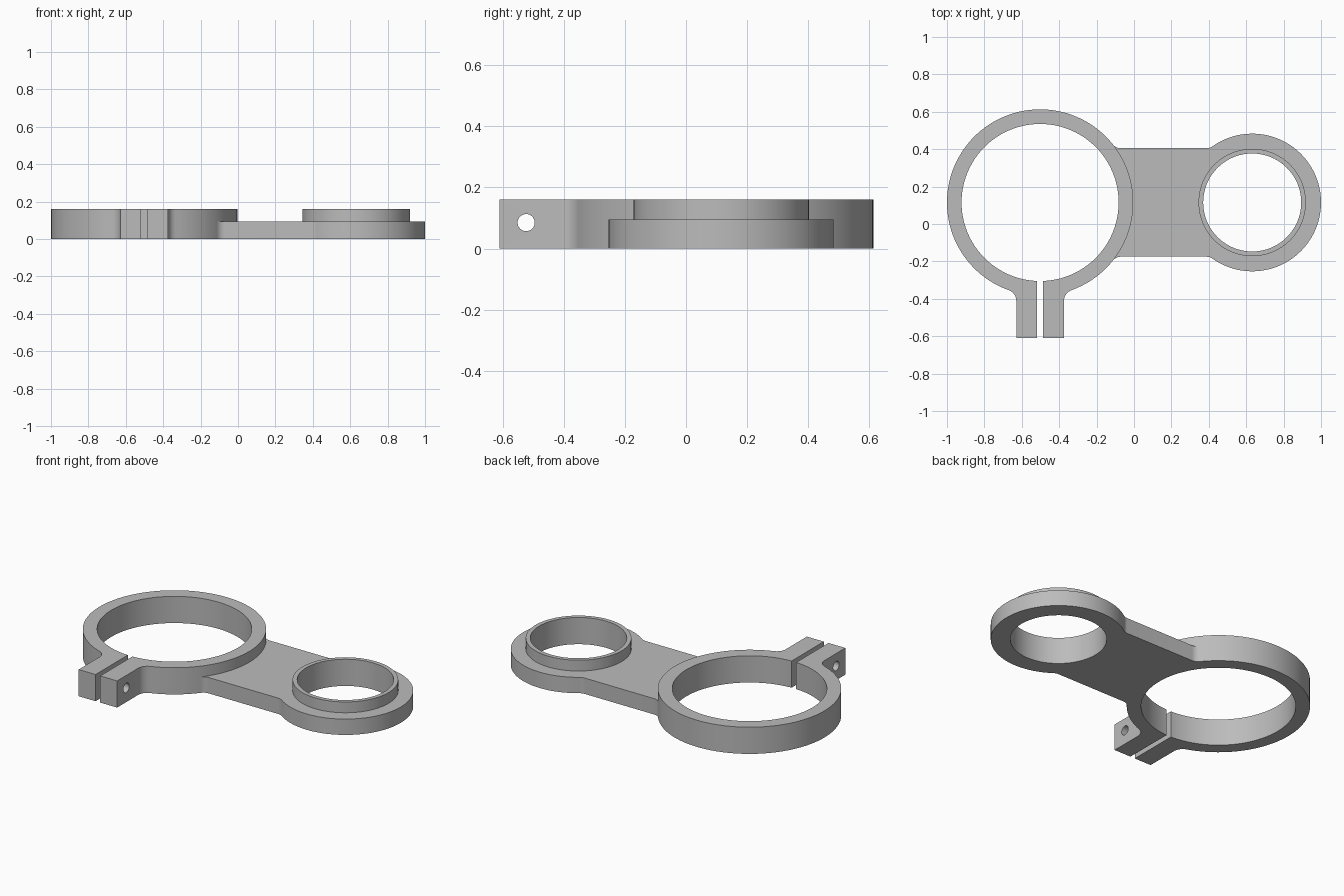
import bpy, bmesh
from math import sin, cos, pi, sqrt, atan2
from mathutils import Matrix, Vector

if "Cube" in bpy.data.objects:
    bpy.data.objects.remove(bpy.data.objects["Cube"])

# Main dimensions
AXIS_Y = 0.115
CLAMP_X, CLAMP_R, CLAMP_BORE = -0.502, 0.498, 0.42
SEAT_X, SEAT_R, SEAT_BORE, LIP_R = 0.632, 0.368, 0.262, 0.287
TALL, THIN = 0.16, 0.095
HALF_WEB = 0.29
EAR_HALF, EAR_END, SLOT_HALF = 0.1275, -0.61, 0.0155

grey = bpy.data.materials.new("light grey metal")
grey.use_nodes = True
colour = (0.5, 0.5, 0.5, 1)
grey.diffuse_color = colour
grey.node_tree.nodes["Principled BSDF"].inputs["Base Color"].default_value = colour


def arc(cx, cy, r, start, end, steps):
    return [(cx + r * cos(start + (end - start) * i / steps),
             cy + r * sin(start + (end - start) * i / steps)) for i in range(steps + 1)]


def fillet(big_r, offset, r):
    """Fillet between a circle at the origin and the line y = offset, on the +x side."""
    cy = offset + r
    cx = sqrt((big_r + r) ** 2 - cy ** 2)
    return arc(cx, cy, r, pi + atan2(cy, cx), 1.5 * pi, 8)


def prism(name, outline, z0, z1):
    bm = bmesh.new()
    face = bm.faces.new([bm.verts.new((x, y, z0)) for x, y in outline])
    top = bmesh.ops.extrude_face_region(bm, geom=[face])["geom"]
    for v in top:
        if isinstance(v, bmesh.types.BMVert):
            v.co.z = z1
    bmesh.ops.recalc_face_normals(bm, faces=bm.faces)
    mesh = bpy.data.meshes.new(name)
    bm.to_mesh(mesh)
    bm.free()
    mesh.materials.append(grey)
    obj = bpy.data.objects.new(name, mesh)
    bpy.context.collection.objects.link(obj)
    return obj


def disc(name, x, r, z0, z1, steps=96):
    return prism(name, arc(x, AXIS_Y, r, 0, 2 * pi, steps)[:-1], z0, z1)


def combine(body, tool, operation):
    mod = body.modifiers.new(tool.name, 'BOOLEAN')
    mod.operation, mod.solver, mod.object = operation, 'EXACT', tool
    bpy.context.view_layer.objects.active = body
    bpy.ops.object.modifier_apply(modifier=mod.name)
    bpy.data.objects.remove(tool)


# Clamp outline: large circle flowing through fillets into two ears
ear_curve = [(y, -x) for x, y in fillet(CLAMP_R, EAR_HALF, 0.06)]
start = atan2(ear_curve[0][1], ear_curve[0][0])
ring = arc(0, 0, CLAMP_R, start, pi - start, 96)
left_curve = [(-x, y) for x, y in ear_curve]
ear_y = EAR_END - AXIS_Y
outline = (ring[1:-1] + left_curve + [(-EAR_HALF, ear_y), (EAR_HALF, ear_y)]
           + ear_curve[::-1])
body = prism("clamp_bracket", [(x + CLAMP_X, y + AXIS_Y) for x, y in outline], 0, TALL)

# Connecting plate with a rounded seat end, filleted at both junctions
near = [(x + CLAMP_X, y) for x, y in fillet(CLAMP_R, HALF_WEB, 0.05)]
near.insert(0, (near[0][0] - 0.03, near[0][1] - 0.03))
seat_curve = fillet(SEAT_R, HALF_WEB, 0.05)
far = [(SEAT_X - x, y) for x, y in seat_curve[::-1]]
turn = pi - atan2(seat_curve[0][1], seat_curve[0][0])
end_arc = arc(SEAT_X, 0, SEAT_R, turn, -turn, 80)[1:-1]
lower = [(x, -y) for x, y in (near + far)[::-1]]
plate = prism("plate", [(x, y + AXIS_Y) for x, y in near + far + end_arc + lower], 0, THIN)
combine(body, plate, 'UNION')

# Raised lip around the small bore
combine(body, disc("lip", SEAT_X, LIP_R, THIN / 2, TALL), 'UNION')

# Bores, clamp slot and bolt hole
combine(body, disc("clamp_bore", CLAMP_X, CLAMP_BORE, -0.1, 0.3), 'DIFFERENCE')
combine(body, disc("seat_bore", SEAT_X, SEAT_BORE, -0.1, 0.3), 'DIFFERENCE')
x0, x1 = CLAMP_X - SLOT_HALF, CLAMP_X + SLOT_HALF
slot = prism("slot", [(x0, -0.7), (x1, -0.7), (x1, -0.1), (x0, -0.1)], -0.1, 0.3)
combine(body, slot, 'DIFFERENCE')
bolt = prism("bolt_hole", arc(0, 0, 0.028, 0, 2 * pi, 32)[:-1], -0.2, 0.2)
bolt.data.transform(Matrix.Translation(Vector((CLAMP_X, -0.523, 0.085)))
                    @ Matrix.Rotation(pi / 2, 4, 'Y'))
combine(body, bolt, 'DIFFERENCE')

# Smooth curved walls, crisp rims
bpy.ops.object.select_all(action='DESELECT')
body.select_set(True)
bpy.context.view_layer.objects.active = body
bpy.ops.object.shade_smooth_by_angle(angle=pi / 6)
